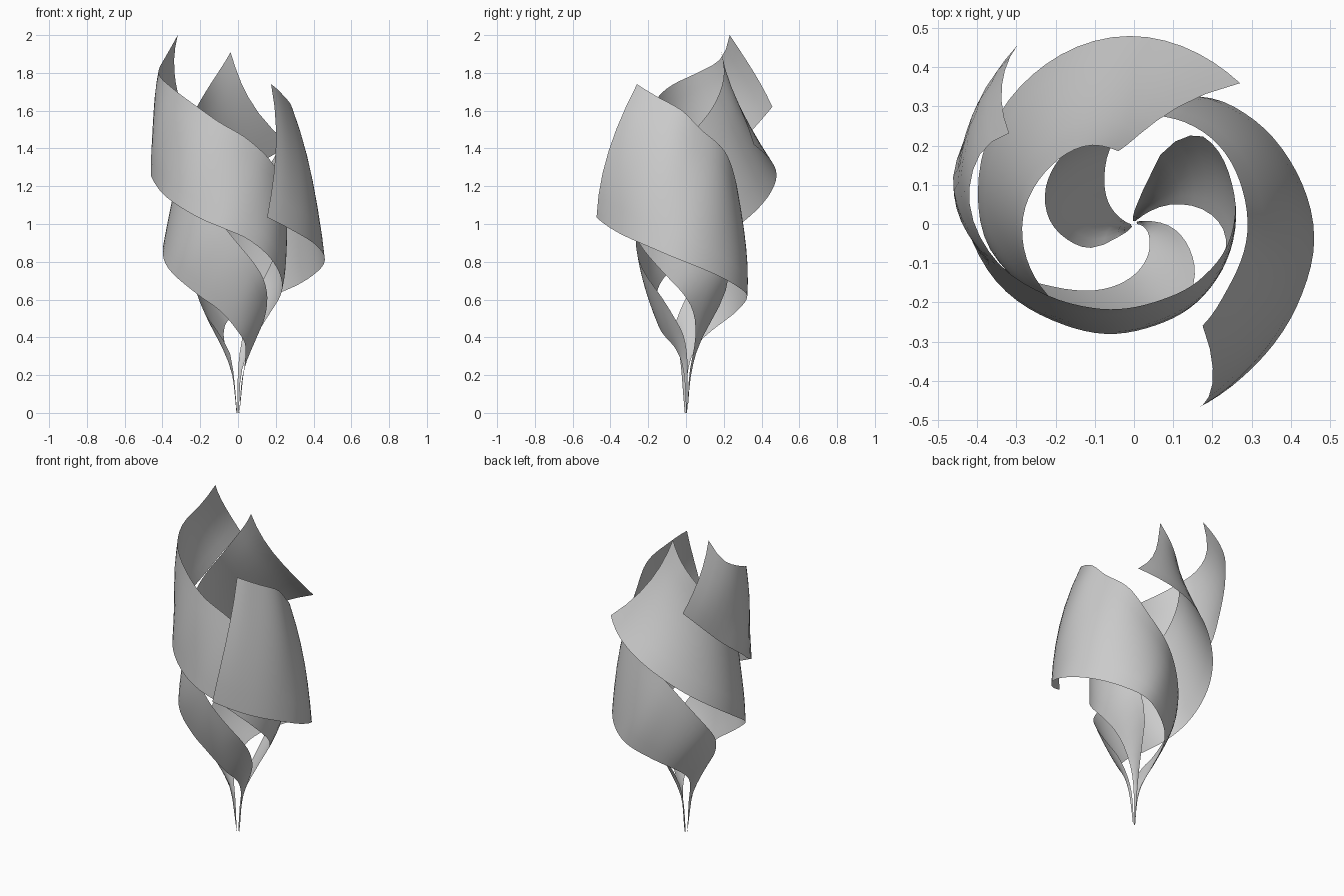
import bpy, bmesh
from math import radians, cos, sin

LONG, ROWS = 56, 6


def sample(keys, n):
    """Smoothly resample (angle, radius, height) keys, evenly by angle."""
    def slope(i, c):
        a, b = keys[max(i - 1, 0)], keys[min(i + 1, len(keys) - 1)]
        return (b[c] - a[c]) / (b[0] - a[0])
    out = []
    for k in range(n + 1):
        ang = keys[0][0] + (keys[-1][0] - keys[0][0]) * k / n
        i = 0
        while i < len(keys) - 2 and ang < keys[i + 1][0]:
            i += 1
        p, q = keys[i], keys[i + 1]
        h = q[0] - p[0]
        t = (ang - p[0]) / h
        vals = [(2*t**3 - 3*t**2 + 1) * p[c] + (t**3 - 2*t**2 + t) * h * slope(i, c)
                + (3*t**2 - 2*t**3) * q[c] + (t**3 - t**2) * h * slope(i + 1, c)
                for c in (1, 2)]
        out.append((ang, max(vals[0], 0.004), max(vals[1], 0)))
    return out


def ribbon(name, lower, upper, bulge):
    """Sheet swept between two rising spiral edges; bulge grows towards its end."""
    lo, up = sample(lower, LONG), sample(upper, LONG)
    bm = bmesh.new()
    grid = []
    for k in range(LONG + 1):
        row = []
        for j in range(ROWS + 1):
            u = j / ROWS
            a, r, z = (p + (q - p) * u for p, q in zip(lo[k], up[k]))
            r += bulge * (k / LONG) ** 3 * 4 * u * (1 - u)
            row.append(bm.verts.new((r * cos(radians(a)), r * sin(radians(a)), z)))
        grid.append(row)
    for g, h in zip(grid, grid[1:]):
        for j in range(ROWS):
            bm.faces.new((g[j], g[j + 1], h[j + 1], h[j])).smooth = True
    mesh = bpy.data.meshes.new(name)
    bm.to_mesh(mesh)
    bm.free()
    bpy.context.collection.objects.link(bpy.data.objects.new(name, mesh))


# Ribbon ending at the front right
low = [(180, .008, 0), (160, .03, .22), (135, .1, .37), (120, .15, .43), (107, .204, .48),
       (80, .294, .56), (61, .37, .62), (42, .404, .67), (22, .43, .73), (-4, .461, .81),
       (-25, .465, .88), (-51, .476, .96), (-72, .498, 1.035)]
top = [(235, .008, 0), (220, .05, .3), (211, .117, .42), (193, .175, .52), (175, .22, .64),
       (153, .247, .76), (110, .26, 1.0), (70, .287, 1.2), (45, .295, 1.38), (16, .29, 1.5),
       (-4, .29, 1.6), (-34, .29, 1.68), (-56, .313, 1.74)]
ribbon("front_ribbon", low, top, .05)

# Tallest ribbon, ending at the left
low = [(60, .008, 0), (45, .028, .22), (27, .11, .41), (13, .175, .53), (0, .22, .61),
       (-12, .24, .67), (-48, .255, .82), (-79, .265, .92), (-102, .287, .97),
       (-129, .32, 1.03), (-157, .38, 1.12), (-180, .43, 1.2), (-192, .473, 1.27),
       (-213, .49, 1.41), (-237, .545, 1.62)]
top = [(110, .008, 0), (90, .03, .22), (76, .08, .38), (70, .18, .55), (61, .25, .68),
       (51, .285, .8), (22, .27, 1.05), (-12, .245, 1.22), (-40, .22, 1.34), (-76, .206, 1.45),
       (-115, .237, 1.54), (-142, .29, 1.63), (-167, .37, 1.73), (-188, .424, 1.8),
       (-206, .43, 1.88), (-216, .394, 2.0)]
ribbon("left_ribbon", low, top, .02)

# Ribbon ending at the back
low = [(0, .008, 0), (-20, .03, .2), (-51, .064, .33), (-90, .13, .43), (-122, .2, .55),
       (-142, .26, .62), (-165, .36, .74), (-194, .41, .87), (-230, .455, 1.05),
       (-267, .48, 1.25), (-307, .45, 1.42)]
top = [(40, .008, 0), (15, .03, .22), (-6, .1, .4), (-23, .152, .5), (-41, .205, .62),
       (-63, .25, .75), (-103, .27, .97), (-140, .285, 1.22), (-180, .285, 1.45),
       (-213, .26, 1.62), (-239, .233, 1.78), (-258, .19, 1.91)]
ribbon("back_ribbon", low, top, -.05)
